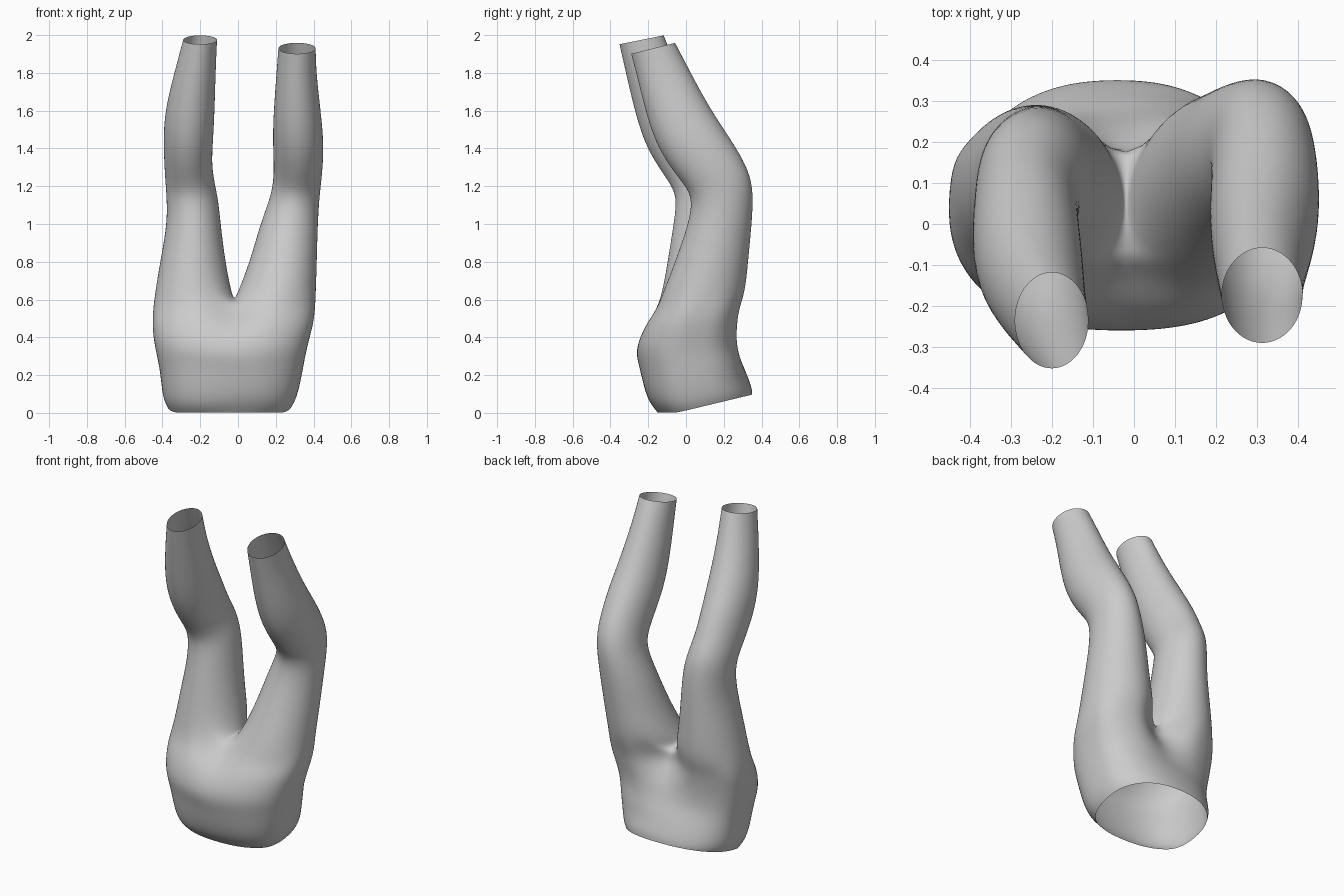
import bpy, bmesh
from math import sin, cos, pi, exp

HALF = 16          # steps round one hip, front midline to back midline
CROTCH = 7         # points along the crotch seam
LEG = HALF + CROTCH + 1

# Hip sections from waist opening to crotch:
# z, left, right, front, back, midline x, slope, front/back notch, front/back roundness
hips = [
    (0.037, -0.375, 0.283, -0.150, 0.352, -0.04, 0.24, 0.00, 0.00, 0.80, 0.88),
    (0.080, -0.398, 0.308, -0.198, 0.350, -0.04, 0.18, 0.00, 0.00, 0.78, 0.84),
    (0.160, -0.407, 0.332, -0.227, 0.325, -0.04, 0.12, 0.00, 0.00, 0.78, 0.77),
    (0.250, -0.418, 0.350, -0.246, 0.300, -0.03, 0.06, 0.00, 0.00, 0.80, 0.70),
    (0.320, -0.436, 0.362, -0.268, 0.283, -0.03, 0.00, 0.00, 0.01, 0.84, 0.65),
    (0.400, -0.450, 0.382, -0.256, 0.278, -0.03, 0.00, 0.01, 0.04, 0.88, 0.62),
    (0.480, -0.455, 0.402, -0.226, 0.286, -0.02, 0.00, 0.04, 0.10, 0.88, 0.60),
    (0.550, -0.451, 0.410, -0.180, 0.295, -0.02, 0.00, 0.09, 0.16, 0.86, 0.58),
]
# Leg sections: z, inner/outer x limits, front, back, slope
left_leg = [
    (0.64, -0.438, -0.035, -0.125, 0.292, 0.00),
    (0.80, -0.412, -0.068, -0.097, 0.290, 0.00),
    (1.00, -0.375, -0.092, -0.065, 0.288, 0.00),
    (1.13, -0.377, -0.105, -0.050, 0.282, 0.10),
    (1.22, -0.384, -0.125, -0.065, 0.264, 0.20),
    (1.32, -0.390, -0.140, -0.130, 0.205, 0.25),
    (1.45, -0.395, -0.132, -0.210, 0.140, 0.25),
    (1.60, -0.387, -0.124, -0.262, 0.050, 0.25),
    (1.80, -0.337, -0.119, -0.312, -0.050, 0.20),
    (1.975, -0.290, -0.111, -0.352, -0.118, 0.20),
]
right_leg = [
    (0.64, 0.000, 0.412, -0.120, 0.314, 0.00),
    (0.80, 0.063, 0.417, -0.057, 0.328, 0.00),
    (1.00, 0.118, 0.422, 0.013, 0.348, 0.00),
    (1.13, 0.168, 0.430, 0.033, 0.356, 0.10),
    (1.22, 0.188, 0.440, 0.010, 0.342, 0.20),
    (1.32, 0.190, 0.450, -0.065, 0.290, 0.25),
    (1.45, 0.184, 0.453, -0.150, 0.205, 0.25),
    (1.60, 0.189, 0.437, -0.205, 0.110, 0.25),
    (1.80, 0.204, 0.414, -0.255, 0.008, 0.25),
    (1.93, 0.214, 0.411, -0.290, -0.058, 0.25),
]

bm = bmesh.new()


def power(v, p):
    return abs(v) ** p * (1 if v >= 0 else -1)


def hip_ring(level, sec):
    z, xl, xr, yf, yb, mid, slope, nf, nb, round_front, round_back = sec
    cy, ry = (yf + yb) / 2, (yb - yf) / 2
    ring = []
    for j in range(2 * HALF):
        t = pi * j / HALF
        sx = power(sin(t), 0.86)
        x = mid + sx * ((xr - mid) if sx > 0 else (mid - xl))
        y = cy - ry * power(cos(t), round_front if cos(t) > 0 else round_back)
        # the right hip sits a little further back than the left one
        if level > 2 and cos(t) < 0:
            y += 0.05 * x * -cos(t)
        near = exp(-((x - mid) / 0.11) ** 2)
        y += near * (nf if cos(t) > 0 else -nb)
        # gentle cloth waviness around the waist
        wave = 0.008 * sin(11 * x + 1.3 * level) * (0 < level < 5)
        ring.append(bm.verts.new((x, y, z + slope * max(y - cy, -0.15) + wave)))
    return ring


def leg_ring(sec, side):
    z, x0, x1, y0, y1, slope = sec
    cx, cy, rx, ry = (x0 + x1) / 2, (y0 + y1) / 2, (x1 - x0) / 2, (y1 - y0) / 2
    ring = []
    for i in range(LEG):
        t = -pi / 6 + 2 * pi * i / LEG
        y = cy - ry * 1.01 * cos(t)
        ring.append(bm.verts.new((cx + side * rx * 1.01 * sin(t), y, z + slope * (y - cy))))
    return ring


def bridge(a, b):
    n = len(a)
    for i in range(n):
        bm.faces.new((a[i], a[(i + 1) % n], b[(i + 1) % n], b[i]))


# Hips and waist opening
ring = hip_ring(0, hips[0])
for level, sec in enumerate(hips[1:], 1):
    new = hip_ring(level, sec)
    bridge(ring, new)
    ring = new

# Crotch seam arching from the back midline to the front midline
front, back = ring[0].co, ring[HALF].co
seam = []
for k in range(1, CROTCH + 1):
    f = k / (CROTCH + 1)
    p = back.lerp(front, f)
    p.z += 0.045 * sin(pi * f)
    seam.append(bm.verts.new(p))

# Two legs, each starting from half of the hip ring plus the seam
for side, sections in ((1, right_leg), (-1, left_leg)):
    loop = [ring[(side * i) % (2 * HALF)] for i in range(HALF + 1)] + seam
    for sec in sections:
        new = leg_ring(sec, side)
        bridge(loop, new)
        loop = new

bmesh.ops.recalc_face_normals(bm, faces=bm.faces)
mesh = bpy.data.meshes.new("trousers")
bm.to_mesh(mesh)
bm.free()
# Open surface should face outward: check a hip side face
outer = max(mesh.polygons, key=lambda p: p.center.x)
if outer.normal.x < 0:
    mesh.flip_normals()
mesh.shade_smooth()
trousers = bpy.data.objects.new("trousers", mesh)
bpy.context.collection.objects.link(trousers)
sub = trousers.modifiers.new("smooth_cloth", 'SUBSURF')
sub.levels = sub.render_levels = 2
